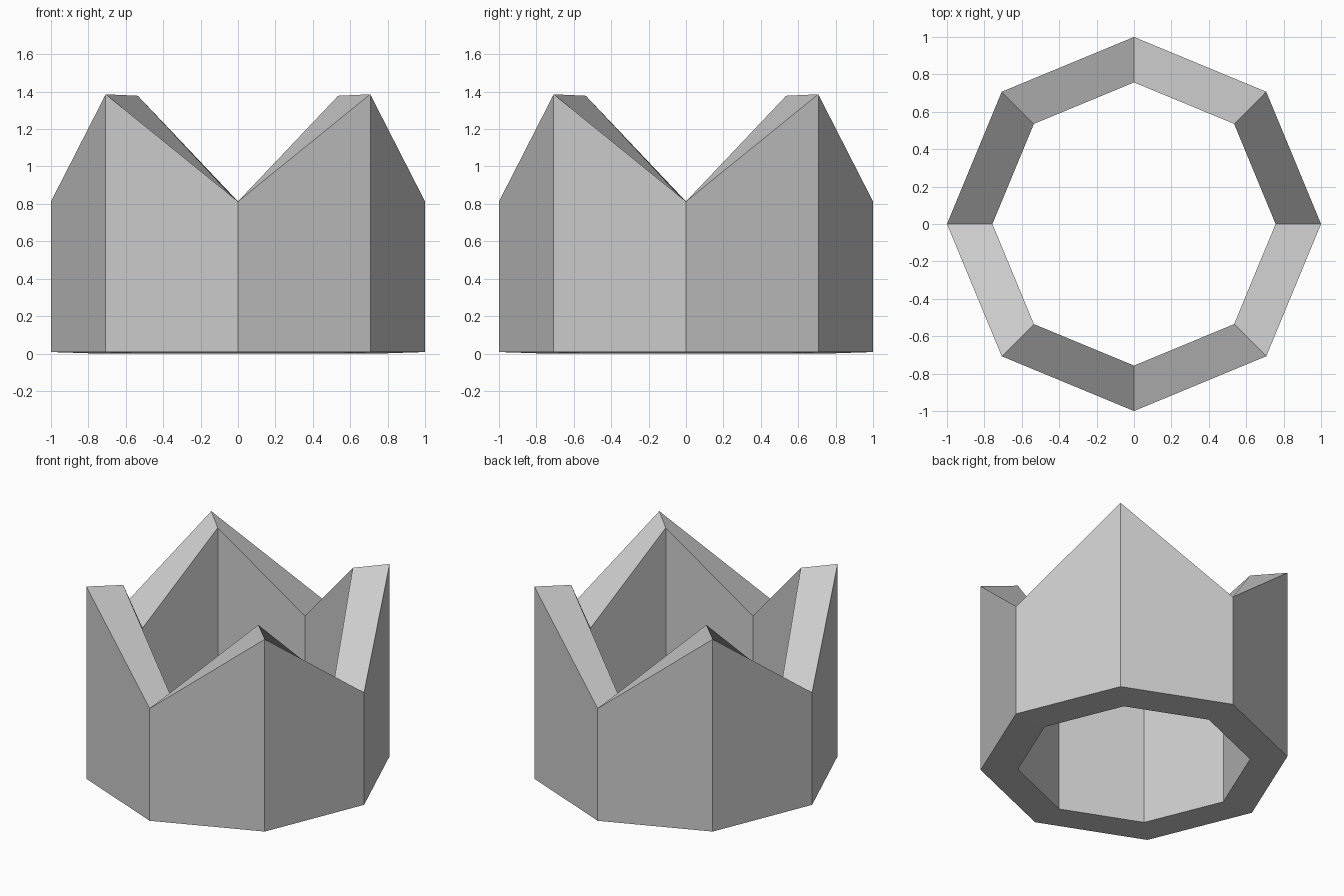
import bpy, bmesh
from math import sin, cos, pi

if "Cube" in bpy.data.objects:
    bpy.data.objects.remove(bpy.data.objects["Cube"])

SIDES = 8
OUTER, INNER = 1.0, 0.757
VALLEY, PEAK, BASE = 0.813, 1.386, 0.008   # outer wall heights
DROP = 0.008                               # inner wall sits slightly lower

bm = bmesh.new()


def station(i):
    """Cross-section of the wall at one octagon corner."""
    a = 2 * pi * i / SIDES
    top = PEAK if i % 2 else VALLEY
    profile = [(OUTER, BASE), (OUTER, top), (INNER, top - DROP), (INNER, BASE - DROP)]
    return [bm.verts.new((r * cos(a), r * sin(a), z)) for r, z in profile]


# Bridge the cross-sections into a closed ring of four wall strips
rings = [station(i) for i in range(SIDES)]
for i in range(SIDES):
    a, b = rings[i], rings[(i + 1) % SIDES]
    for k in range(4):
        n = (k + 1) % 4
        bm.faces.new((a[k], b[k], b[n], a[n]))
bmesh.ops.recalc_face_normals(bm, faces=bm.faces[:])

# Pointed octagonal crown
mesh = bpy.data.meshes.new("crown_ring")
bm.to_mesh(mesh)
bm.free()
crown = bpy.data.objects.new("crown_ring", mesh)
bpy.context.collection.objects.link(crown)
